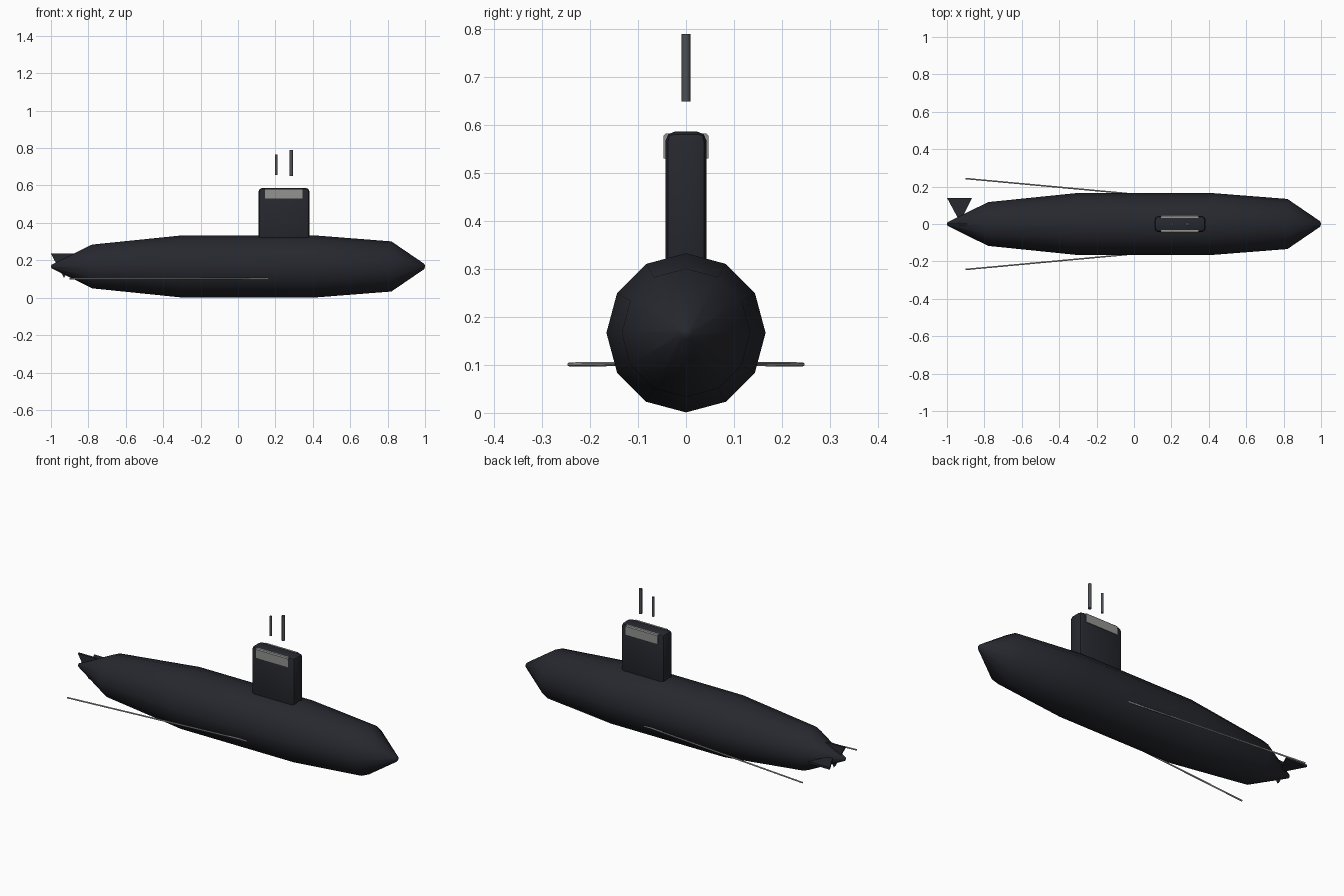
import bpy, bmesh, math
from mathutils import Vector

cube = bpy.data.objects.get("Cube")
if cube:
    bpy.data.objects.remove(cube)

AXIS_Z = 0.167


def material(name, rgb):
    m = bpy.data.materials.new(name)
    m.use_nodes = True
    m.diffuse_color = (*rgb, 1)
    m.node_tree.nodes["Principled BSDF"].inputs["Base Color"].default_value = (*rgb, 1)
    return m


hull_dark = material("dark hull", (0.02, 0.021, 0.028))
mast_grey = material("mast grey", (0.075, 0.08, 0.088))
panel_grey = material("panel grey", (0.29, 0.29, 0.285))
rod_grey = material("rod grey", (0.42, 0.42, 0.42))


def finish(name, bm, mat, smooth=None):
    bmesh.ops.recalc_face_normals(bm, faces=bm.faces)
    me = bpy.data.meshes.new(name)
    bm.to_mesh(me)
    bm.free()
    me.materials.append(mat)
    ob = bpy.data.objects.new(name, me)
    bpy.context.collection.objects.link(ob)
    if smooth:
        bpy.ops.object.select_all(action="DESELECT")
        ob.select_set(True)
        bpy.context.view_layer.objects.active = ob
        bpy.ops.object.shade_smooth_by_angle(angle=math.radians(smooth))


def box(name, centre, size, mat, bevel, segments, pick):
    bm = bmesh.new()
    bmesh.ops.create_cube(bm, size=1)
    edges = [e for e in bm.edges if pick(e.verts[0].co + e.verts[1].co)]
    for v in bm.verts:
        v.co = Vector(centre) + v.co * Vector(size)
    bmesh.ops.bevel(bm, geom=edges, offset=bevel, segments=segments,
                    profile=0.5, affect="EDGES")
    finish(name, bm, mat, 40)


def rod(name, start, end, radius, mat, sides):
    a, b = Vector(start), Vector(end)
    bm = bmesh.new()
    bmesh.ops.create_cone(bm, cap_ends=True, segments=sides, radius1=radius,
                          radius2=radius, depth=(b - a).length)
    turn = (b - a).to_track_quat("Z", "Y")
    for v in bm.verts:
        v.co = turn @ v.co + (a + b) / 2
    finish(name, bm, mat, 70)


# Twelve-sided hull lofted through rings along x
profile = [(-1, 0.002), (-0.996, 0.01), (-0.78, 0.117), (-0.3, 0.166),
           (0.41, 0.166), (0.82, 0.134), (0.996, 0.014), (1, 0.002)]
bm = bmesh.new()
rings = []
for x, r in profile:
    angles = [math.tau * i / 12 for i in range(12)]
    rings.append([bm.verts.new((x, r * math.sin(a), AXIS_Z + r * math.cos(a)))
                  for a in angles])
for a, b in zip(rings, rings[1:]):
    for i in range(12):
        j = (i + 1) % 12
        bm.faces.new((a[i], a[j], b[j], b[i]))
bm.faces.new(rings[0])
bm.faces.new(rings[-1])
finish("hull", bm, hull_dark, 80)

# Sail with rounded edges and a pale panel on each side
box("sail", (0.246, 0, 0.437), (0.272, 0.086, 0.3), hull_dark, 0.02, 2,
    lambda mid: True)
for side, label in ((1, "left"), (-1, "right")):
    box("sail_panel_" + label, (0.245, side * 0.038, 0.557),
        (0.2, 0.018, 0.052), panel_grey, 0.005, 1,
        lambda mid: mid.z > 0.5 and mid.y * side > 0.5)

# Raised masts
rod("short_mast", (0.205, 0, 0.655), (0.205, 0, 0.765), 0.007, mast_grey, 12)
rod("tall_mast", (0.285, 0, 0.65), (0.285, 0, 0.79), 0.009, mast_grey, 12)

# Long thin side rods sweeping aft
for side, label in ((1, "left"), (-1, "right")):
    rod("side_rod_" + label, (0.16, side * 0.145, 0.102),
        (-0.9, side * 0.243, 0.101), 0.0045, rod_grey, 6)


# Triangular tail fins, widest at the outer edge
def fin(name, place):
    bm = bmesh.new()
    corners = [(-1, 0.13), (-0.865, 0.13), (-0.93, 0)]
    sides = [[bm.verts.new(place(x, h, t)) for x, h in corners]
             for t in (-0.006, 0.006)]
    bm.faces.new(sides[0])
    bm.faces.new(sides[1])
    for i in range(3):
        j = (i + 1) % 3
        bm.faces.new((sides[0][i], sides[0][j], sides[1][j], sides[1][i]))
    finish(name, bm, hull_dark)


fin("upper_fin", lambda x, h, t: (x, t, 0.105 + h))
fin("left_fin", lambda x, h, t: (x, 0.01 + h, AXIS_Z + t))
